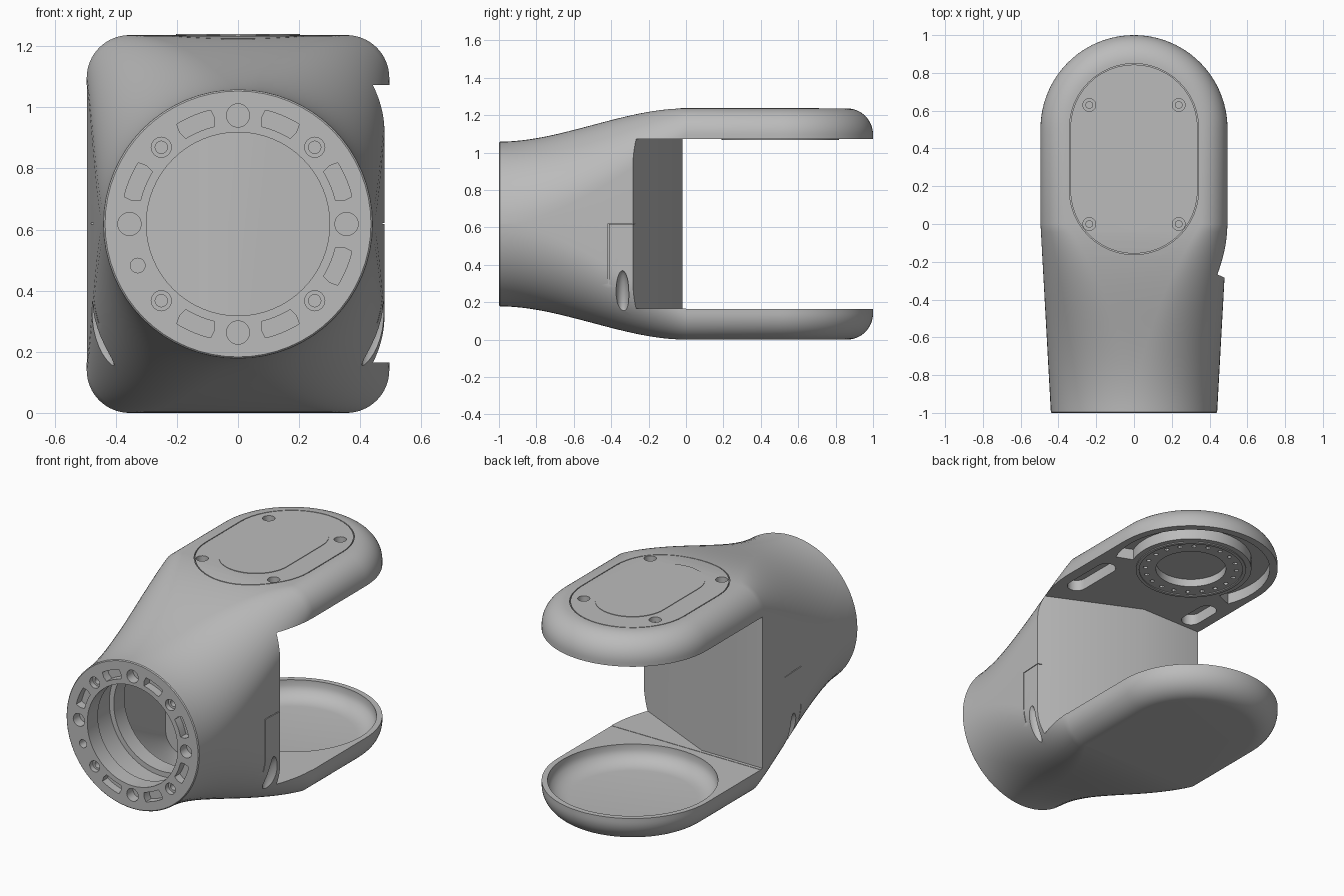
import bpy, bmesh
from math import sin, cos, pi, radians
from mathutils import Matrix

cube = bpy.data.objects.get("Cube")
if cube:
    bpy.data.objects.remove(cube)

HEIGHT, MID, GAP_LOW, GAP_HIGH = 1.236, 0.618, 0.165, 1.073
HALF_W, EDGE, END_Y = 0.495, 0.14, 0.505

grey = bpy.data.materials.new("satin grey")
grey.use_nodes = True
grey.diffuse_color = (0.5, 0.5, 0.5, 1)
grey.node_tree.nodes["Principled BSDF"].inputs["Base Color"].default_value = (0.5, 0.5, 0.5, 1)


def skin(bm, rings, closed=False):
    """Bridge equal point loops, capping the ends or closing the chain."""
    loops = [[bm.verts.new(p) for p in ring] for ring in rings]
    pairs = list(zip(loops, loops[1:]))
    if closed:
        pairs.append((loops[-1], loops[0]))
    else:
        bm.faces.new(loops[0][::-1])
        bm.faces.new(loops[-1])
    n = len(loops[0])
    for a, b in pairs:
        for i in range(n):
            j = (i + 1) % n
            bm.faces.new((a[i], a[j], b[j], b[i]))


def place(u, v, h, axis):
    return (u, h, v) if axis == "Y" else (u, v, h)


def prism(bm, pts, low, high, axis="Z"):
    skin(bm, [[place(u, v, h, axis) for u, v in pts] for h in (low, high)])


def lathe(bm, profile, centre, axis="Z", n=24):
    skin(bm, [[place(centre[0] + r * cos(2 * pi * i / n), centre[1] + r * sin(2 * pi * i / n), h, axis)
               for i in range(n)] for r, h in profile])


def arc(cx, cy, r, start, end, n=24):
    angles = [radians(start + (end - start) * i / n) for i in range(n + 1)]
    return [(cx + r * cos(a), cy + r * sin(a)) for a in angles]


def stadium(r, y0, y1):
    return arc(0, y1, r, 0, 180) + arc(0, y0, r, 180, 360)


def finish(bm, name):
    bmesh.ops.remove_doubles(bm, verts=bm.verts, dist=1e-5)
    bmesh.ops.recalc_face_normals(bm, faces=bm.faces)
    mesh = bpy.data.meshes.new(name)
    bm.to_mesh(mesh)
    bm.free()
    mesh.materials.append(grey)
    obj = bpy.data.objects.new(name, mesh)
    bpy.context.collection.objects.link(obj)
    return obj


def combine(target, tool, operation="DIFFERENCE"):
    """Apply a boolean with the tool, then discard the tool."""
    mod = target.modifiers.new("boolean", "BOOLEAN")
    mod.operation, mod.solver, mod.object = operation, "EXACT", tool
    bpy.context.view_layer.objects.active = target
    bpy.ops.object.modifier_apply(modifier=mod.name)
    bpy.data.objects.remove(tool)


def cut(target, build):
    bm = bmesh.new()
    build(bm)
    combine(target, finish(bm, "cutter"))


# Main housing: round flange lofted into a rounded rectangle
def section(y, inset=0.0):
    t = y + 1
    w = 0.44 + (HALF_W - 0.44) * t - inset
    h = 0.44 + 0.178 * t * t * (3 - 2 * t) - inset
    r = 0.44 + (EDGE - 0.44) * t ** 1.9 - inset
    pts = []
    for k, (sx, sz) in enumerate(((1, 1), (-1, 1), (-1, -1), (1, -1))):
        pts += arc(sx * (w - r), MID + sz * (h - r), r, 90 * k, 90 * k + 90, 16)
    return [(x, y, z) for x, z in pts]


bm = bmesh.new()
skin(bm, [section(-1, 0.005), section(-0.995)] + [section(-1 + i / 24) for i in range(1, 25)])
housing = finish(bm, "forked_housing")


# Gap between the arms, with a folded rear wall
def behind_wall(bm, shift, low, high):
    pts = [(-0.7, -0.02), (-0.09, -0.02), (0.47, -0.28), (0.7, -0.387), (0.7, 0.2), (-0.7, 0.2)]
    prism(bm, [(x, y - shift) for x, y in pts], low, high)


cut(housing, lambda bm: behind_wall(bm, 0, GAP_LOW, GAP_HIGH))


# Upper and lower fork arms with round ends and rounded outer edges
def arm(name, flip):
    layers = [(0, GAP_HIGH)] + [(EDGE * (1 - cos(a)), HEIGHT - EDGE + EDGE * sin(a))
                                for a in (pi / 2 * i / 16 for i in range(17))]
    rings = []
    for inset, z in layers:
        w = HALF_W - inset
        pts = arc(0, END_Y, w, 0, 180, 48) + [(-w, 0), (w, 0)]
        rings.append([(x, y, HEIGHT - z if flip else z) for x, y in pts])
    bm = bmesh.new()
    skin(bm, rings)
    return finish(bm, name)


combine(housing, arm("upper_arm", False), "UNION")
combine(housing, arm("lower_arm", True), "UNION")

# Inner cavity that follows the outer shell and stops short of the folded wall
bm = bmesh.new()
skin(bm, [section(-0.62 + 0.05 * i, 0.06) for i in range(13)])
cavity = finish(bm, "cavity")
cut(cavity, lambda bm: behind_wall(bm, 0.05, -0.1, 1.4))
combine(housing, cavity)


# Stepped bore behind the flange
def bore(bm):
    lathe(bm, [(0.3, -1.1), (0.3, -0.9), (0.35, -0.9), (0.35, -0.72), (0.32, -0.72), (0.32, -0.55)],
          (0, MID), "Y", 64)


# Flange bolt holes, screw seats and curved slots
def flange_holes(bm):
    for k in range(16):
        deg = 22.5 * k
        centre = (0.355 * cos(radians(deg)), MID + 0.355 * sin(radians(deg)))
        if k % 4 == 0:
            lathe(bm, [(0.038, -1.1), (0.038, -0.94)], centre, "Y")
        elif k % 4 == 2:
            lathe(bm, [(0.033, -1.1), (0.033, -0.97), (0.02, -0.97), (0.02, -0.94)], centre, "Y")
        elif k == 9:
            lathe(bm, [(0.024, -1.1), (0.024, -0.94)], centre, "Y")
        else:
            prism(bm, arc(0, MID, 0.328, deg - 9, deg + 9, 8) + arc(0, MID, 0.355, deg + 10, deg + 10, 1)
                  + arc(0, MID, 0.383, deg + 9, deg - 9, 8) + arc(0, MID, 0.355, deg - 10, deg - 10, 1)[:1],
                  -1.1, -0.95, "Y")


# Bowl in the lower arm
def bowl(bm):
    lathe(bm, [(0.463, 0.3), (0.463, 0.13), (0.45, 0.1), (0.42, 0.075), (0.385, 0.061), (0.35, 0.057)],
          (0, END_Y), "Z", 96)


# Joint seat under the upper arm: rim recess, side pockets, centre hole, bolt circle
def joint_seat(bm):
    prism(bm, arc(0, END_Y, 0.45, -22, 202, 48) + arc(0, END_Y, 0.345, 202, -22, 48), 1.0, 1.14)
    lathe(bm, [(0.2, 1.0), (0.2, 1.12)], (0, END_Y), "Z", 48)
    for k in range(20):
        a = 2 * pi * k / 20
        lathe(bm, [(0.013, 1.0), (0.013, 1.1)], (0.26 * cos(a), END_Y + 0.26 * sin(a)), "Z", 12)
    for side, start in ((-1, 0.06), (1, -0.06)):
        pts = arc(0, 0.2, 0.055, 0, 180, 12) + arc(0, start, 0.055, 180, 360, 12)
        prism(bm, [(x + side * 0.375, y) for x, y in pts], 1.0, 1.14)


# Groove around the top cover, and its four screw seats
def cover_groove(bm):
    outer, inner = stadium(0.342, 0.18, 0.507), stadium(0.337, 0.18, 0.507)
    skin(bm, [[(x, y, z) for x, y in loop] for loop, z in
              ((outer, 1.2), (outer, 1.3), (inner, 1.3), (inner, 1.2))], closed=True)
    for x in (-0.237, 0.237):
        for y in (0, 0.63):
            lathe(bm, [(0.034, 1.3), (0.034, 1.205), (0.018, 1.205), (0.018, 1.18)], (x, y))


# Tapered side slits and the fine split lines beside them
def side_slits(bm):
    for side in (-1, 1):
        matrix = (Matrix.Translation((side * 0.458, -0.34, 0.245)) @ Matrix.Rotation(side * 0.25, 4, "Y")
                  @ Matrix.Diagonal((0.045, 0.035, 0.13, 1)))
        bmesh.ops.create_uvsphere(bm, u_segments=24, v_segments=16, radius=1, matrix=matrix)


def split_lines(bm):
    for side in (-1, 1):
        x0, x1 = sorted((side * 0.455, side * 0.6))
        path = [(-0.417, 0.08), (-0.413, 0.08), (-0.413, 0.618), (-0.25, 0.618), (-0.25, 0.622), (-0.417, 0.622)]
        skin(bm, [[(x, y, z) for y, z in path] for x in (x0, x1)])


for step in (bore, flange_holes, bowl, joint_seat, cover_groove, side_slits, split_lines):
    cut(housing, step)

# Thin raised pad on the cover, and seat ring under the upper arm
bm = bmesh.new()
prism(bm, stadium(0.203, 0.173, 0.507), HEIGHT - 0.004, HEIGHT + 0.003)
pad = finish(bm, "cover_pad")

bm = bmesh.new()
skin(bm, [[(x, y, z) for x, y in arc(0, END_Y, r, 0, 360, 64)[:-1]] for r, z in
          ((0.314, GAP_HIGH + 0.002), (0.314, GAP_HIGH - 0.006), (0.295, GAP_HIGH - 0.006), (0.295, GAP_HIGH + 0.002))],
     closed=True)
ring = finish(bm, "joint_seat_ring")

# Smooth shading with crisp edges
bpy.ops.object.select_all(action="DESELECT")
for obj in (housing, pad, ring):
    obj.select_set(True)
bpy.context.view_layer.objects.active = housing
bpy.ops.object.shade_smooth_by_angle(angle=radians(30))
